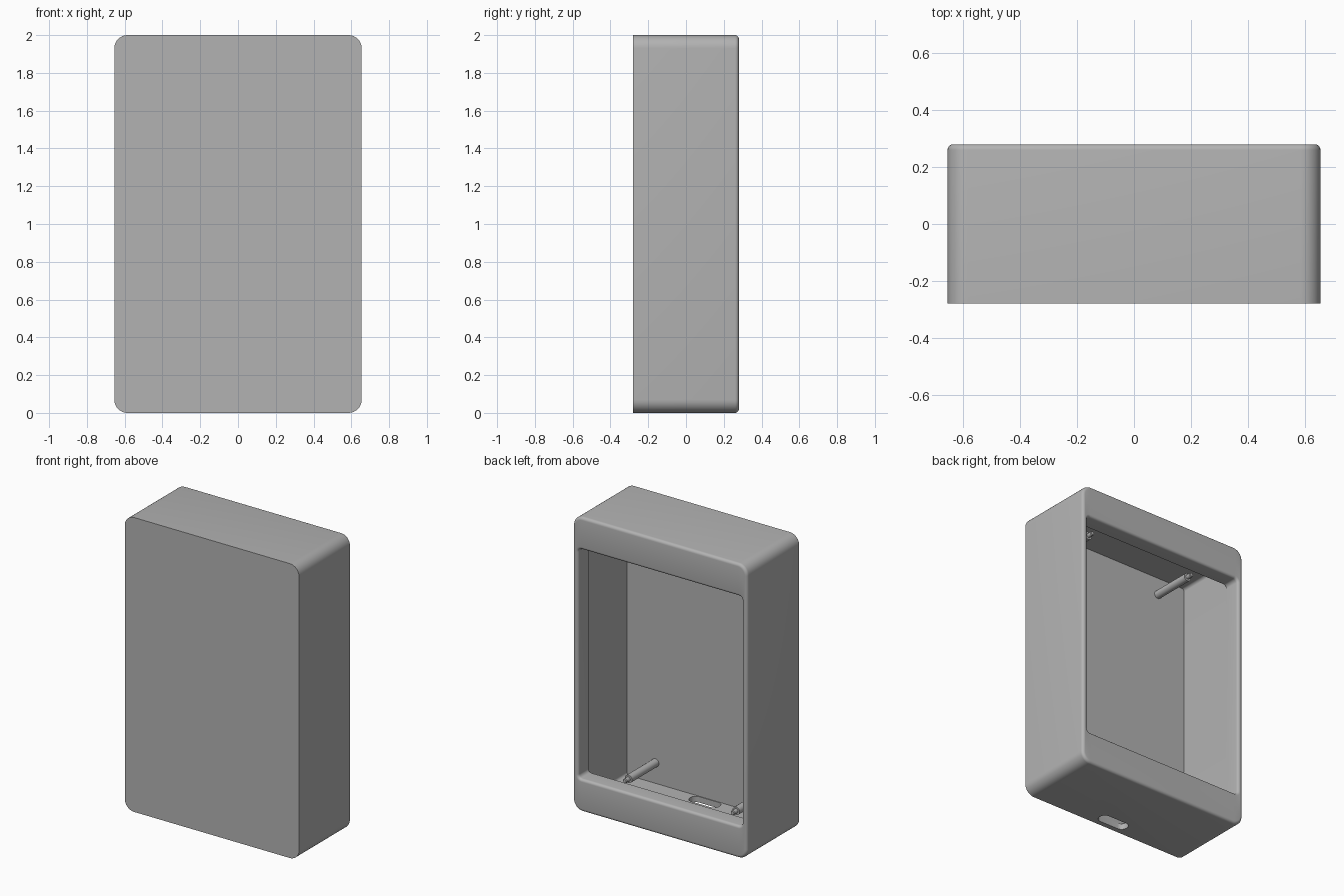
import bpy, bmesh, math
from mathutils import Vector

cube = bpy.data.objects.get("Cube")
if cube:
    bpy.data.objects.remove(cube, do_unlink=True)

grey = bpy.data.materials.new("plain_grey")
grey.use_nodes = True
grey.diffuse_color = (0.45, 0.45, 0.45, 1)
grey.node_tree.nodes["Principled BSDF"].inputs["Base Color"].default_value = (0.45, 0.45, 0.45, 1)

HALF_W, HALF_D, HEIGHT = 0.655, 0.28, 2.0
FILLET = 0.02
PANEL_Y = -0.25      # inner face of the front panel
LIP_Y = 0.17         # inner face of the back lips


def rounded_rect(half_w, low, high, radius, segments=8):
    """Outline of a rounded rectangle as (across, up) pairs."""
    points = []
    corners = [(half_w - radius, high - radius), (radius - half_w, high - radius),
               (radius - half_w, low + radius), (half_w - radius, low + radius)]
    for quarter, (cx, cz) in enumerate(corners):
        for i in range(segments + 1):
            a = math.radians(90) * (quarter + i / segments)
            points.append((cx + radius * math.cos(a), cz + radius * math.sin(a)))
    return points


def loft(name, rings):
    """Closed solid through matching rings of points."""
    bm = bmesh.new()
    loops = [[bm.verts.new(p) for p in ring] for ring in rings]
    for a, b in zip(loops, loops[1:]):
        for i in range(len(a)):
            j = (i + 1) % len(a)
            bm.faces.new((a[i], a[j], b[j], b[i]))
    bm.faces.new(loops[0])
    bm.faces.new(loops[-1])
    bmesh.ops.recalc_face_normals(bm, faces=bm.faces)
    mesh = bpy.data.meshes.new(name)
    bm.to_mesh(mesh)
    bm.free()
    mesh.materials.append(grey)
    obj = bpy.data.objects.new(name, mesh)
    bpy.context.collection.objects.link(obj)
    return obj


def activate(obj):
    bpy.ops.object.select_all(action='DESELECT')
    obj.select_set(True)
    bpy.context.view_layer.objects.active = obj


def smooth(obj):
    activate(obj)
    bpy.ops.object.shade_smooth_by_angle(angle=math.radians(35))


def outer(inset, y):
    return [Vector((x, y, z)) for x, z in
            rounded_rect(HALF_W - inset, inset, HEIGHT - inset, 0.07 - inset)]


def opening(grow, y):
    return [Vector((x, y, z)) for x, z in
            rounded_rect(0.615 + grow, 0.22 - grow, 1.78 + grow, 0.025 + grow)]


def cavity(y):
    return [Vector((x, y, z)) for x, z in rounded_rect(0.62, 0.04, 1.94, 0.02)]


# Shell: outer wall, rounded back rim, lips, then the hollow inside
STEPS = 5
angles = [math.radians(90) * i / STEPS for i in range(STEPS + 1)]
rings = [outer(0, -HALF_D)]
rings += [outer(FILLET * (1 - math.cos(a)), HALF_D - FILLET + FILLET * math.sin(a)) for a in angles]
rim = FILLET * 0.9
rings += [opening(rim * (1 - math.sin(a)), HALF_D - rim + rim * math.cos(a)) for a in angles]
rings += [opening(0, LIP_Y), cavity(LIP_Y), cavity(PANEL_Y)]
shell = loft("shell", rings)

# Cable slot through the floor
slot = rounded_rect(0.11, -0.245, -0.16, 0.04)
cutter = loft("slot_cutter", [[Vector((x, y, z)) for x, y in slot] for z in (-0.05, 0.1)])
cutter.hide_render = True
cut = shell.modifiers.new("slot", 'BOOLEAN')
cut.operation = 'DIFFERENCE'
cut.solver = 'EXACT'
cut.object = cutter
activate(shell)
bpy.ops.object.modifier_apply(modifier=cut.name)
bpy.data.objects.remove(cutter, do_unlink=True)
smooth(shell)

# Mounting posts with a narrower pin at the free end
POST_PROFILE = [(0.027, PANEL_Y - 0.01), (0.027, 0.04), (0.015, 0.04), (0.015, 0.075), (0.011, 0.08)]
for side, x in (("left", 0.405), ("right", -0.405)):
    for level, z in (("lower", 0.18), ("upper", 1.82)):
        post = loft(f"{level}_{side}_post", [
            [Vector((x + r * math.cos(math.tau * i / 24), y, z + r * math.sin(math.tau * i / 24)))
             for i in range(24)] for r, y in POST_PROFILE])
        smooth(post)
